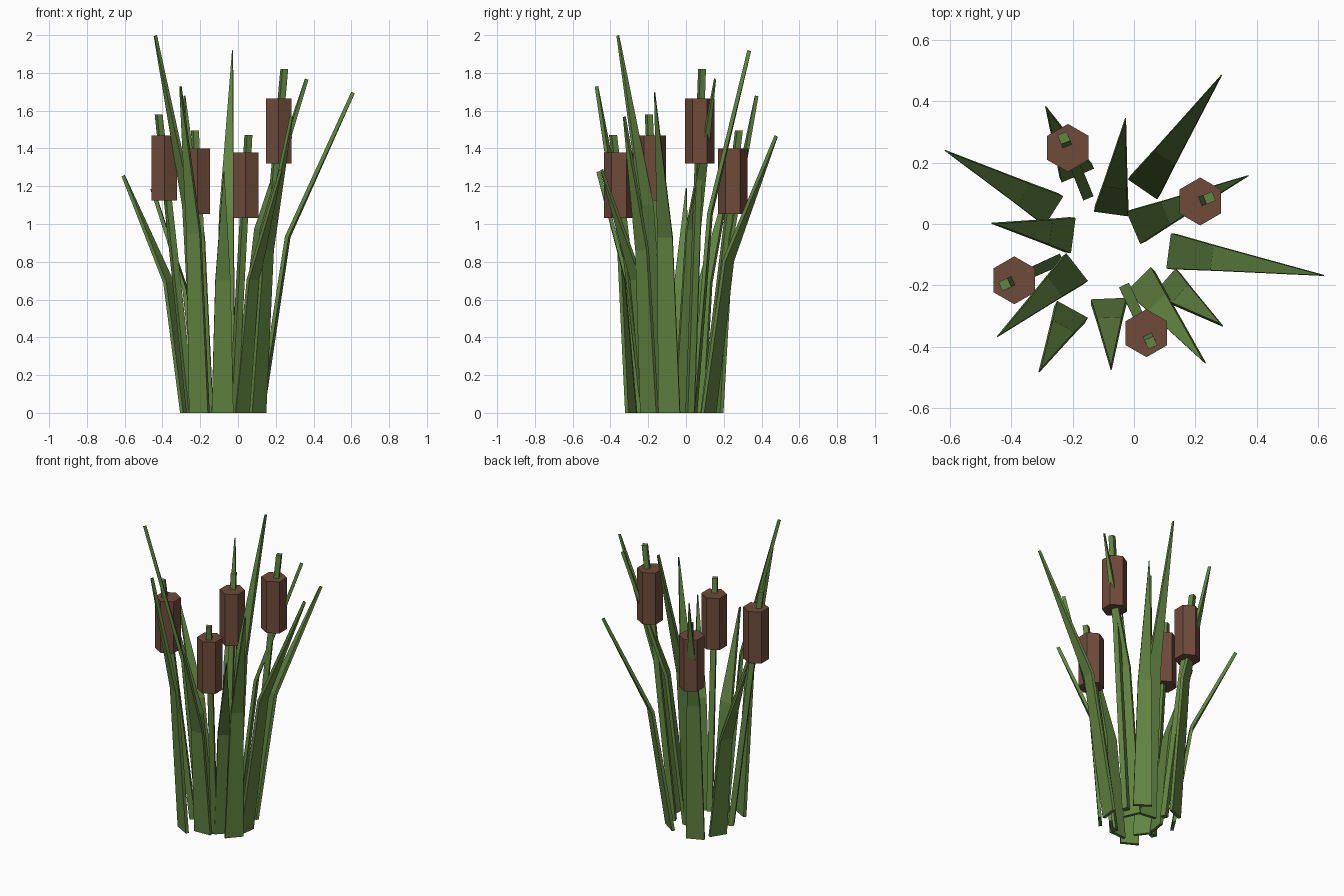
import bpy, bmesh
from mathutils import Vector

if "Cube" in bpy.data.objects:
    bpy.data.objects.remove(bpy.data.objects["Cube"])


def material(name, rgb):
    m = bpy.data.materials.new(name)
    m.diffuse_color = (*rgb, 1)
    m.use_nodes = True
    m.node_tree.nodes["Principled BSDF"].inputs["Base Color"].default_value = m.diffuse_color
    return m


GREEN = material("reed_green", (0.125, 0.235, 0.055))
BROWN = material("seed_head_brown", (0.16, 0.07, 0.044))


def finish(name, bm, mat):
    bmesh.ops.recalc_face_normals(bm, faces=bm.faces)
    me = bpy.data.meshes.new(name)
    bm.to_mesh(me)
    bm.free()
    me.materials.append(mat)
    ob = bpy.data.objects.new(name, me)
    bpy.context.collection.objects.link(ob)
    return ob


def loft(bm, rings):
    """Bridge equal-length rings of points and cap both ends."""
    vs = [[bm.verts.new(p) for p in r] for r in rings]
    n = len(vs[0])
    for a, b in zip(vs, vs[1:]):
        for i in range(n):
            j = (i + 1) % n
            bm.faces.new((a[i], a[j], b[j], b[i]))
    bm.faces.new(vs[0])
    bm.faces.new(vs[-1])


def leaf(name, a, b, tip, thick=0.02):
    """Flat bent blade: base edge a-b on the ground, narrowing to a tip."""
    a, b, tip = Vector((*a, 0)), Vector((*b, 0)), Vector(tip)
    base = (a + b) / 2
    half = (b - a) / 2
    mid = base + (tip - base) * 0.29
    mid.z = tip.z * 0.55
    across = half.normalized()

    def outward(d):
        n = across.cross(d).normalized()
        lean = Vector((tip.x - base.x, tip.y - base.y, 0))
        return n * thick * (1 if n.dot(lean) > 0 else -1)

    low, high = outward(mid - base), outward(tip - mid)
    flat_low = Vector((low.x, low.y, 0))
    rings = []
    for c, w, o in ((base, half, flat_low), (mid, half * 0.7, (low + high) / 2),
                    (tip, half * 0.03, high)):
        rings.append([c - w, c + w, c + w + o, c - w + o])
    bm = bmesh.new()
    loft(bm, rings)
    finish(name, bm, GREEN)


def cattail(i, base, tip):
    """Straight four-sided stalk carrying an upright hexagonal seed head."""
    base, tip = Vector((*base, 0)), Vector(tip)
    bm = bmesh.new()
    side = Vector((tip.x - base.x, tip.y - base.y, 0)).normalized()
    cross = Vector((-side.y, side.x, 0))
    rings = []
    for c, r in ((base, 0.018), (tip, 0.016)):
        rings.append([c + side * sx * r + cross * sy * r
                      for sx, sy in ((1, 1), (-1, 1), (-1, -1), (1, -1))])
    loft(bm, rings)
    finish(f"stalk_{i}", bm, GREEN)

    c = base.lerp(tip, 0.82)
    bm = bmesh.new()
    bmesh.ops.create_cone(bm, cap_ends=True, segments=6, radius1=0.078,
                          radius2=0.078, depth=0.345)
    bmesh.ops.translate(bm, verts=bm.verts, vec=c)
    # corners of the hexagon point along y
    if max(v.co.x - c.x for v in bm.verts) > 0.075:
        from mathutils import Matrix
        bmesh.ops.rotate(bm, verts=bm.verts, cent=c,
                         matrix=Matrix.Rotation(0.5235988, 3, 'Z'))
    finish(f"seed_head_{i}", bm, BROWN)


# leaves: two base corners and the tip
LEAVES = [
    ((0.12, -0.03), (0.105, -0.145), (0.60, -0.165, 1.70)),
    ((-0.02, 0.145), (0.075, 0.08), (0.275, 0.47, 1.47)),
    ((-0.025, 0.04), (0.02, -0.065), (0.355, 0.15, 1.77)),
    ((-0.13, 0.04), (-0.02, 0.025), (-0.03, 0.325, 1.92)),
    ((-0.235, 0.135), (-0.13, 0.18), (-0.28, 0.365, 1.68)),
    ((-0.23, 0.09), (-0.29, -0.005), (-0.60, 0.23, 1.26)),
    ((-0.19, 0.02), (-0.205, -0.095), (-0.445, 0.0, 1.19)),
    ((-0.22, -0.095), (-0.15, -0.185), (-0.43, -0.355, 2.0)),
    ((-0.25, -0.25), (-0.15, -0.305), (-0.30, -0.465, 1.73)),
    ((-0.14, -0.245), (-0.025, -0.24), (-0.075, -0.455, 1.28)),
    ((0.055, -0.14), (-0.025, -0.22), (0.22, -0.44, 1.29)),
    ((0.135, -0.145), (0.06, -0.23), (0.275, -0.32, 1.57)),
]
for i, (a, b, t) in enumerate(LEAVES, 1):
    leaf(f"leaf_{i}", a, b, t)

# cattails: stalk foot and stalk tip
CATTAILS = [
    ((-0.155, 0.10), (-0.228, 0.28, 1.495)),
    ((0.08, 0.02), (0.245, 0.085, 1.82)),
    ((-0.25, -0.12), (-0.42, -0.197, 1.58)),
    ((-0.025, -0.215), (0.055, -0.386, 1.47)),
]
for i, (b, t) in enumerate(CATTAILS, 1):
    cattail(i, b, t)
